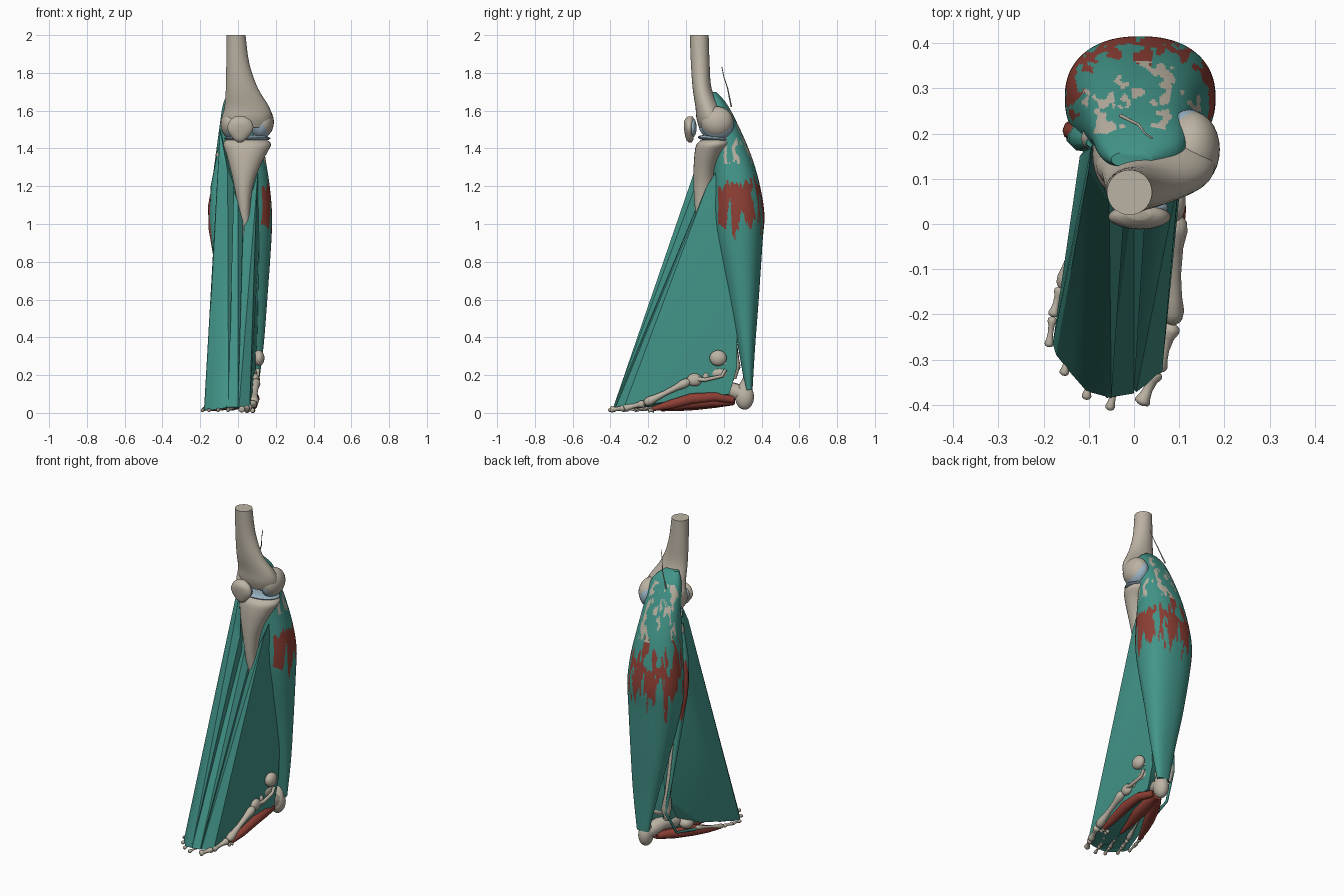
import bpy, bmesh, math
from mathutils import Vector, noise


def mat(name, c):
    m = bpy.data.materials.new(name)
    m.diffuse_color = (*c, 1)
    return m


BONE = mat("bone", (0.50, 0.45, 0.37))
TEAL = mat("fascia", (0.055, 0.30, 0.25))
RED = mat("muscle", (0.27, 0.05, 0.035))
BLUE = mat("cartilage", (0.33, 0.46, 0.56))


def finish(name, bm, mats, angle=50):
    bmesh.ops.recalc_face_normals(bm, faces=bm.faces)
    me = bpy.data.meshes.new(name)
    bm.to_mesh(me)
    bm.free()
    for m in mats:
        me.materials.append(m)
    ob = bpy.data.objects.new(name, me)
    bpy.context.collection.objects.link(ob)
    bpy.ops.object.select_all(action='DESELECT')
    ob.select_set(True)
    bpy.context.view_layer.objects.active = ob
    bpy.ops.object.shade_smooth_by_angle(angle=math.radians(angle))
    return ob


def spline(p0, p1, p2, p3, t):
    return [0.5 * (2 * b + (c - a) * t + (2 * a - 5 * b + 4 * c - d) * t * t
            + (3 * b - a - 3 * c + d) * t ** 3) for a, b, c, d in zip(p0, p1, p2, p3)]


def loft(name, rows, mats, segs=28, steps=4, pick=None, square=1):
    """Rows are (z, xmin, xmax, ymin, ymax); (super)elliptical rings smoothly blended."""
    rows = [rows[0]] + rows + [rows[-1]]
    dense = [spline(*rows[i:i + 4], k / steps)
             for i in range(len(rows) - 3) for k in range(steps)] + [rows[-1]]
    bm = bmesh.new()
    rings = []
    for z, x0, x1, y0, y1 in dense:
        ring = []
        for k in range(segs):
            a = 2 * math.pi * k / segs
            c, s = [math.copysign(abs(v) ** square, v) for v in (math.cos(a), math.sin(a))]
            ring.append(bm.verts.new(((x0 + x1) / 2 + (x1 - x0) / 2 * c,
                                      (y0 + y1) / 2 + (y1 - y0) / 2 * s, z)))
        rings.append(ring)
    for a, b in zip(rings, rings[1:]):
        for k in range(segs):
            f = bm.faces.new((a[k], a[k - 1], b[k - 1], b[k]))
            if pick:
                f.material_index = pick(f.calc_center_median())
    bm.faces.new(rings[0])
    bm.faces.new(rings[-1])
    return finish(name, bm, mats)


def hull(name, pts, m=TEAL):
    bm = bmesh.new()
    for p in pts:
        bm.verts.new(p)
    bmesh.ops.convex_hull(bm, input=bm.verts[:])
    loose = [v for v in bm.verts if not v.link_faces]
    bmesh.ops.delete(bm, geom=loose, context='VERTS')
    return finish(name, bm, [m], 20)


def ball(name, c, r, m=BONE, tilt=0):
    bm = bmesh.new()
    bmesh.ops.create_uvsphere(bm, u_segments=28, v_segments=18, radius=1)
    ob = finish(name, bm, [m])
    ob.location, ob.scale, ob.rotation_euler = c, r, (tilt, 0, 0)
    return ob


def tubes(name, paths, m=BONE):
    """Each path is a list of (x, y, z, radius)."""
    cu = bpy.data.curves.new(name, 'CURVE')
    cu.dimensions, cu.bevel_depth, cu.bevel_resolution = '3D', 1, 3
    cu.use_fill_caps = True
    for path in paths:
        sp = cu.splines.new('POLY')
        sp.points.add(len(path) - 1)
        for p, (x, y, z, r) in zip(sp.points, path):
            p.co, p.radius = (x, y, z, 1), r
        sp.use_smooth = True
    cu.materials.append(m)
    ob = bpy.data.objects.new(name, cu)
    bpy.context.collection.objects.link(ob)
    bpy.ops.object.select_all(action='DESELECT')
    ob.select_set(True)
    bpy.context.view_layer.objects.active = ob
    bpy.ops.object.convert(target='MESH')
    return ob


def knobby(a, b, r):
    """Small long bone with swollen ends."""
    a, b = Vector(a), Vector(b)
    prof = ((0, .4), (.06, .9), (.15, 1), (.3, .68), (.55, .58), (.75, .75), (.88, 1), (.96, .85), (1, .4))
    return [(*a.lerp(b, t), r * k) for t, k in prof]


# femur with condyles
loft("femur", [(2.0, -.06, .04, .02, .12), (1.85, -.062, .06, .026, .125),
               (1.72, -.064, .105, .035, .135), (1.62, -.072, .165, .05, .18),
               (1.56, -.085, .18, .055, .21), (1.51, -.075, .16, .07, .2)], [BONE])
ball("medial_condyle", (.128, .165, 1.54), (.062, .085, .082))
ball("lateral_condyle", (-.04, .155, 1.53), (.052, .088, .075))
ball("medial_cartilage", (.122, .167, 1.53), (.058, .087, .083), BLUE)
ball("lateral_cartilage", (-.035, .155, 1.525), (.05, .088, .078), BLUE)

# kneecap and meniscus
loft("patella", [(1.432, .0, .02, .015, .03), (1.45, -.025, .045, .0, .04), (1.50, -.056, .08, -.01, .042),
                 (1.545, -.045, .07, -.01, .045), (1.57, -.015, .035, .01, .035)], [BONE])
ball("patella_cartilage", (.014, .036, 1.51), (.062, .02, .05), BLUE)
ball("meniscus", (.05, .15, 1.453), (.122, .088, .018), BLUE, -.08)

# shin bones
loft("tibia", [(1.445, -.065, .155, .08, .235), (1.42, -.078, .175, .055, .24),
               (1.37, -.062, .15, .045, .2), (1.29, -.04, .11, .04, .16), (1.2, -.02, .08, .04, .145),
               (1.08, .0, .065, .048, .13), (.95, .01, .07, .07, .14), (.7, .015, .075, .11, .18),
               (.4, .02, .08, .16, .22), (.26, -.01, .1, .15, .24)], [BONE])
tubes("fibula", [[(-.09, .19, 1.4, .012), (-.09, .19, 1.37, .028), (-.085, .19, 1.3, .017),
                  (-.075, .2, .8, .017), (-.05, .25, .35, .018), (-.045, .26, .25, .03),
                  (-.045, .255, .18, .012)]])
ball("medial_malleolus", (.11, .17, .29), (.03, .045, .042))


# calf with streaky muscle and tendon patches
def patch(p):
    n = noise.noise(Vector((p.x * 22, p.y * 22, p.z * 5)))
    n += .6 * noise.noise(Vector((p.x * 60, p.y * 60, p.z * 9)))
    if 1.32 < p.z < 1.64 and p.y > .2 and n > .1 + abs(p.z - 1.52) * .8:
        return 2
    red_at = 1.08 if p.x > .04 else 1.15
    reach = .19 if p.x > .04 else .34
    if p.y > .17 and n > 1.1 * (abs(p.z - red_at) / reach) ** 2 - .2:
        return 1
    return 0


loft("calf", [(1.70, -.05, .04, .125, .16), (1.63, -.08, .11, .12, .22),
              (1.5, -.10, .125, .14, .287), (1.35, -.12, .145, .14, .35),
              (1.2, -.14, .168, .14, .392), (1.05, -.153, .18, .14, .415),
              (.9, -.143, .176, .16, .405), (.6, -.085, .155, .225, .385),
              (.35, -.025, .135, .275, .366), (.12, .025, .105, .315, .352)],
     [TEAL, RED, BONE], 160, 14, patch, .88)
tubes("peroneal_muscle", [[(-.095, .18, 1.4, .01), (-.115, .19, 1.2, .03), (-.118, .2, 1.03, .035),
                           (-.11, .21, .85, .024), (-.075, .25, .45, .01), (-.055, .28, .24, .008),
                           (-.075, .2, .09, .008), (-.1, .05, .06, .008)]], TEAL)
tubes("peroneal_belly", [[(-.125, .2, 1.25, .005), (-.138, .205, 1.1, .02), (-.137, .21, .98, .02),
                          (-.11, .225, .75, .006)]], RED)
tubes("plantaris_strand", [[(.04, .19, 1.83, .002), (.025, .2, 1.78, .002), (.01, .22, 1.72, .003),
                            (-.03, .24, 1.62, .004)]], BONE)

# front and deep muscle envelopes, stretched from shin to toes
hull("lateral_toe_envelope", [(-.095, .17, 1.5), (-.1, .12, 1.4), (-.055, .045, 1.28), (-.02, .05, 1.2),
     (-.18, -.265, .015), (-.172, -.29, .015), (-.14, -.33, .015), (-.105, -.37, .02), (-.05, -.385, .03),
     (-.05, .16, .16), (-.12, .15, .8), (-.05, .24, .3), (-.12, .03, .1)])
hull("middle_toe_envelope", [(.0, .07, 1.12), (.03, .1, 1.1), (-.08, .18, 1.3), (.0, -.375, .03),
     (-.06, -.385, .03), (-.14, -.31, .02), (.0, .22, .12), (.02, .25, .5)])
hull("medial_toe_envelope", [(.1, .11, 1.2), (.105, .155, 1.27), (.04, .09, 1.06), (.062, -.328, .03),
     (.005, -.372, .03), (.112, .18, .9), (.105, .27, .5), (.09, .27, .24), (.09, .23, .1),
     (-.03, .25, .3), (-.02, .15, .07), (-.06, -.3, .02)])

# foot: joints of each toe ray from base to tip
rays = [((.095, .02, .17), (.085, -.22, .05), (.05, -.325, .025), (.015, -.4, .018), .025),
        ((.06, .02, .18), (.0, -.26, .04), (-.035, -.34, .025), (-.055, -.412, .014), .015),
        ((.01, .03, .16), (-.06, -.245, .035), (-.09, -.32, .025), (-.107, -.388, .014), .015),
        ((-.05, .04, .12), (-.12, -.2, .03), (-.14, -.27, .022), (-.156, -.335, .013), .015),
        ((-.1, .05, .07), (-.163, -.14, .025), (-.18, -.205, .02), (-.189, -.272, .013), .014)]
segments = []
for *j, r in rays:
    for k in range(3):
        segments.append(knobby(j[k], j[k + 1], r * (1, .85, .72)[k]))
tubes("toe_bones", segments)

# midfoot and heel
for n, c, s in [("inner_cuneiform", (.09, .045, .175), (.024, .04, .034)),
                ("middle_cuneiform", (.05, .05, .185), (.026, .038, .025)),
                ("outer_cuneiform", (.0, .06, .16), (.026, .04, .028)),
                ("cuboid", (-.06, .08, .105), (.042, .048, .036)),
                ("navicular", (.055, .105, .19), (.045, .025, .032)),
                ("talus", (.045, .18, .21), (.055, .07, .045)),
                ("heel_tuberosity", (.06, .31, .085), (.042, .05, .068))]:
    ball(n, c, s)
ball("ankle_cartilage", (.035, .19, .237), (.055, .06, .03), BLUE)
tubes("calcaneus", [[(-.03, .11, .12, .015), (-.02, .13, .12, .035), (.02, .21, .13, .042),
                     (.05, .29, .105, .045), (.06, .33, .09, .03)],
                    [(.06, .31, .12, .04), (.065, .325, .18, .025), (.065, .33, .23, .01)]])
tubes("ankle_tendon", [[(.105, .21, .23, .01), (.105, .19, .195, .009), (.105, .1, .175, .011),
                        (.1, .05, .18, .014)]])

# sole muscles run from heel to the balls of the toes
tubes("inner_sole_muscle", [[(.06, .25, .07, .02), (.085, .15, .085, .025), (.085, .03, .075, .03),
                             (.08, -.08, .045, .025), (.075, -.18, .02, .012)]], RED)
tubes("middle_sole_muscle", [[(.045, .25, .06, .02), (.02, .15, .065, .035), (.0, .03, .055, .035),
                              (-.02, -.07, .035, .02), (-.03, -.15, .02, .008)]], RED)
tubes("outer_sole_muscle", [[(.03, .25, .06, .02), (-.03, .15, .055, .03), (-.08, .04, .045, .032),
                             (-.12, -.05, .03, .022), (-.15, -.13, .018, .01)]], RED)
tubes("sesamoids", [knobby((.075, -.2, .013), (.08, -.17, .013), .013),
                    knobby((.045, -.2, .013), (.05, -.17, .013), .013)])
